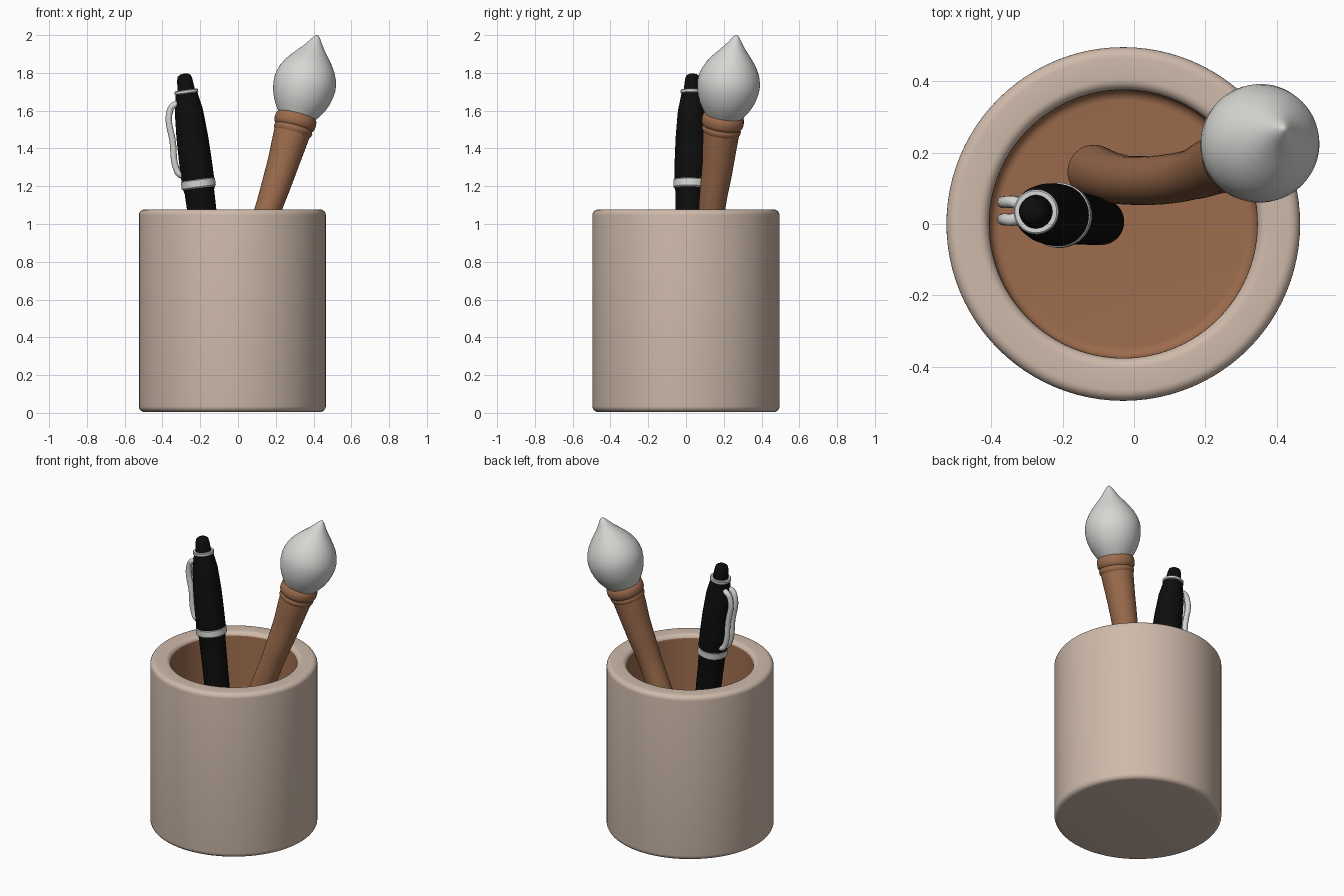
import bpy, bmesh, math
from mathutils import Vector

if "Cube" in bpy.data.objects:
    bpy.data.objects.remove(bpy.data.objects["Cube"])


def material(name, rgb):
    m = bpy.data.materials.new(name)
    m.diffuse_color = (*rgb, 1)
    m.use_nodes = True
    m.node_tree.nodes["Principled BSDF"].inputs["Base Color"].default_value = m.diffuse_color
    return m


CLAY = material("beige clay", (0.62, 0.49, 0.405))
BROWN = material("warm brown", (0.335, 0.15, 0.074))
WHITE = material("bristle white", (0.68, 0.68, 0.66))
SILVER = material("silver", (0.66, 0.66, 0.65))
BLACK = material("black", (0.004, 0.004, 0.004))


def smooth(ob, angle=40):
    bpy.ops.object.select_all(action='DESELECT')
    ob.select_set(True)
    bpy.context.view_layer.objects.active = ob
    bpy.ops.object.shade_smooth_by_angle(angle=math.radians(angle))


def lathe(name, profile, mats, origin=(0, 0, 0), axis=(0, 0, 1), seg=64):
    """Spin (radius, height) points about an axis; profile runs bottom to top outside."""
    bm = bmesh.new()
    rings = []
    for r, h in profile:
        if r < 1e-5:
            rings.append([bm.verts.new((0, 0, h))] * seg)
        else:
            rings.append([bm.verts.new((r * math.cos(2 * math.pi * i / seg),
                                        r * math.sin(2 * math.pi * i / seg), h)) for i in range(seg)])
    for a, b in zip(rings, rings[1:]):
        for i in range(seg):
            j = (i + 1) % seg
            quad = list(dict.fromkeys((a[i], a[j], b[j], b[i])))
            bm.faces.new(quad)
    bmesh.ops.recalc_face_normals(bm, faces=bm.faces)
    me = bpy.data.meshes.new(name)
    bm.to_mesh(me)
    bm.free()
    for m in mats:
        me.materials.append(m)
    ob = bpy.data.objects.new(name, me)
    bpy.context.collection.objects.link(ob)
    ob.rotation_mode = 'QUATERNION'
    ob.rotation_quaternion = Vector((0, 0, 1)).rotation_difference(Vector(axis))
    ob.location = origin
    smooth(ob)
    return ob


def tube(name, points, mat, res=8, handle='AUTO'):
    """Round tube through (x, y, z, radius) points."""
    cu = bpy.data.curves.new(name, 'CURVE')
    cu.dimensions = '3D'
    cu.bevel_depth = 1
    cu.bevel_resolution = res
    cu.resolution_u = 10
    cu.use_fill_caps = True
    sp = cu.splines.new('BEZIER')
    sp.bezier_points.add(len(points) - 1)
    for bp, (x, y, z, r) in zip(sp.bezier_points, points):
        bp.co = (x, y, z)
        bp.radius = r
        bp.handle_left_type = bp.handle_right_type = handle
    cu.materials.append(mat)
    ob = bpy.data.objects.new(name, cu)
    bpy.context.collection.objects.link(ob)
    bpy.ops.object.select_all(action='DESELECT')
    ob.select_set(True)
    bpy.context.view_layer.objects.active = ob
    bpy.ops.object.convert(target='MESH')
    smooth(bpy.context.object, 50)


def arc(cr, cz, rad, a0, a1, n=6):
    return [(cr + rad * math.cos(math.radians(a0 + (a1 - a0) * i / n)),
             cz + rad * math.sin(math.radians(a0 + (a1 - a0) * i / n))) for i in range(n + 1)]


# Cup: rounded clay shell with a brown inside
profile = ([(0, 0.005)] + arc(0.465, 0.035, 0.03, -90, 0) + arc(0.465, 1.047, 0.03, 0, 90)
           + arc(0.405, 1.047, 0.03, 90, 180) + arc(0.345, 0.13, 0.03, 0, -90) + [(0, 0.1)])
cup = lathe("cup", profile, [CLAY, BROWN], (-0.03, 0, 0), seg=96)
for p in cup.data.polygons:
    c = p.center
    if math.hypot(c.x, c.y) < 0.377 and c.z > 0.05:
        p.material_index = 1

# Pen: local height runs from the tip at zero up to the button
top = Vector((-0.286, 0.036, 1.796))
tip = Vector((-0.066, 0.002, 0.11))
pen_axis = (top - tip).normalized()
L = (top - tip).length


def pen_part(name, rows, mat):
    # rows are (radius, distance below the top)
    lathe(name, [(r, L - d) for r, d in reversed(rows)], [mat], tip, pen_axis, 48)


pen_part("pen_barrel", [(0, 0.085), (0.056, 0.09), (0.06, 0.12), (0.075, 0.2), (0.084, 0.34),
                        (0.087, 0.48), (0.087, 0.6), (0.079, 0.63), (0.077, 0.73), (0.071, 1.15),
                        (0.065, 1.5), (0.045, 1.6), (0.014, 1.69), (0, 1.7)], BLACK)
pen_part("pen_button", [(0, 0), (0.022, 0.003), (0.035, 0.012), (0.04, 0.028),
                        (0.047, 0.09), (0, 0.095)], BLACK)
for name, r, d0, d1 in (("pen_top_ring", 0.063, 0.087, 0.108), ("pen_middle_ring", 0.091, 0.558, 0.618)):
    e = (d1 - d0) * 0.2
    pen_part(name, [(0, d0), (r - e, d0), (r, d0 + e), (r, d1 - e), (r - e, d1), (0, d1)], SILVER)

# Pen clip: two parallel bent wires
for i, y in enumerate((0.013, 0.061)):
    w = 0.017
    tube("pen_clip_wire_%d" % (i + 1),
         [(-0.285, 0.037, 1.63, w), (-0.335, y, 1.632, w), (-0.36, y, 1.6, w), (-0.345, y, 1.43, w),
          (-0.326, y, 1.29, w), (-0.308, y, 1.262, w), (-0.25, 0.037, 1.255, w)], SILVER, 4)

# Brush handle: gently bent tapering tube with a rounded end
tube("brush_handle",
     [(-0.125, 0.15, 0.1, 0.03), (-0.121, 0.149, 0.115, 0.06), (-0.113, 0.147, 0.15, 0.075),
      (-0.01, 0.122, 0.6, 0.068), (0.16, 0.138, 1.08, 0.07), (0.235, 0.168, 1.31, 0.083),
      (0.285, 0.186, 1.48, 0.096), (0.3, 0.193, 1.53, 0.096)], BROWN, 14)

# Brush collar and bristles share one axis
base = Vector((0.312, 0.2, 1.577))
brush_axis = Vector((0.42, 0.268, 2.0)) - base
lathe("brush_collar", [(0.08, -0.105), (0.094, -0.103), (0.102, -0.092), (0.104, -0.08), (0.1, -0.068),
                       (0.106, -0.062), (0.111, -0.05), (0.112, -0.03), (0.109, -0.01),
                       (0.1, 0.0), (0, 0.0)], [BROWN], base, brush_axis)
lathe("brush_bristles", [(0, -0.005), (0.1, -0.005), (0.117, 0.02), (0.138, 0.055), (0.154, 0.095),
                         (0.163, 0.135), (0.166, 0.17), (0.163, 0.2), (0.153, 0.235), (0.136, 0.27),
                         (0.112, 0.305), (0.085, 0.338), (0.058, 0.37), (0.035, 0.402),
                         (0.018, 0.428), (0.008, 0.439), (0, 0.443)], [WHITE], base, brush_axis)
